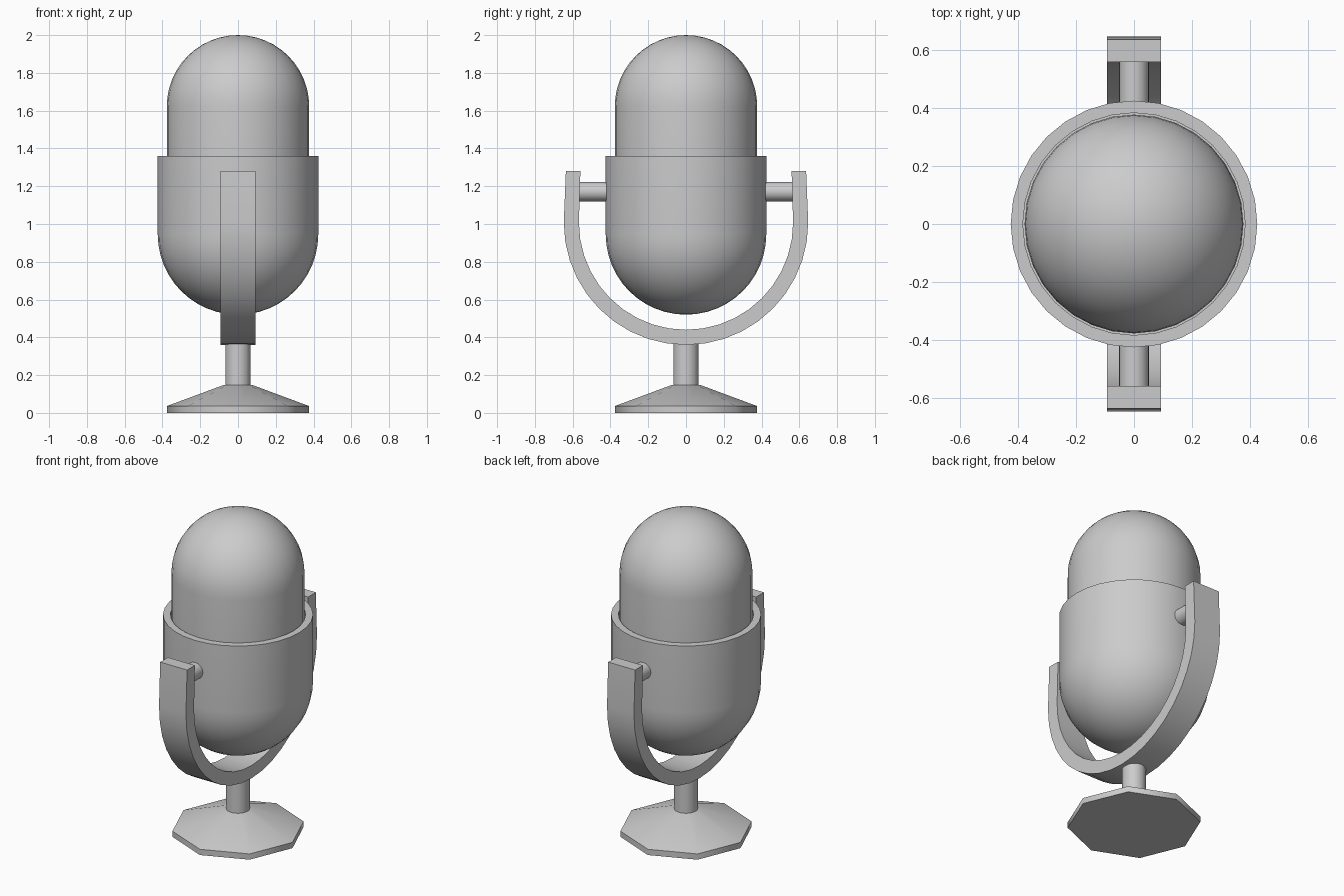
import bpy, bmesh
from math import pi, sin, cos, radians
from mathutils import Matrix, Vector

cube = bpy.data.objects.get("Cube")
if cube:
    bpy.data.objects.remove(cube, do_unlink=True)

grey = bpy.data.materials.new("plain grey")
grey.use_nodes = True
colour = (0.6, 0.6, 0.6, 1)
grey.diffuse_color = colour
grey.node_tree.nodes["Principled BSDF"].inputs["Base Color"].default_value = colour


def finish(name, bm, angle=30):
    """Turn a bmesh into a named, coloured, smooth-shaded object."""
    bmesh.ops.remove_doubles(bm, verts=bm.verts, dist=0.0005)
    bmesh.ops.recalc_face_normals(bm, faces=bm.faces)
    mesh = bpy.data.meshes.new(name)
    bm.to_mesh(mesh)
    bm.free()
    mesh.materials.append(grey)
    obj = bpy.data.objects.new(name, mesh)
    bpy.context.collection.objects.link(obj)
    bpy.ops.object.select_all(action='DESELECT')
    obj.select_set(True)
    bpy.context.view_layer.objects.active = obj
    bpy.ops.object.shade_smooth_by_angle(angle=radians(angle))
    return obj


def lathe(name, profile, sides=32, angle=30):
    """Spin a (radius, height) profile around the z axis."""
    bm = bmesh.new()
    verts = [bm.verts.new((r, 0, z)) for r, z in profile]
    edges = [bm.edges.new(pair) for pair in zip(verts, verts[1:])]
    bmesh.ops.spin(bm, geom=verts + edges, cent=(0, 0, 0), axis=(0, 0, 1),
                   angle=2 * pi, steps=sides)
    return finish(name, bm, angle)


def arc(radius, centre, start, end, steps=12):
    return [(radius * cos(a), centre + radius * sin(a))
            for a in (start + (end - start) * i / steps for i in range(steps + 1))]


# Domed head, standing inside the cup
lathe("head", [(0, 1.3), (0.377, 1.3)] + arc(0.377, 1.623, 0, pi / 2))

# Round-bottomed cup with a flat rim
lathe("cup", arc(0.425, 0.945, -pi / 2, 0)
      + [(0.425, 1.36), (0.383, 1.36), (0.383, 1.31), (0, 1.31)])

# Eight-sided foot and round stem
lathe("foot", [(0, 0), (0.377, 0), (0.377, 0.036), (0.075, 0.148), (0, 0.148)],
      sides=8, angle=50).data.update()
lathe("stem", [(0, 0.12), (0.067, 0.12), (0.067, 0.39), (0, 0.39)])

# U-shaped yoke: a strip in the y-z plane, extruded across x
outer = [(0.636, 1.28)] + arc(0.647, 1.007, 0, -pi, 20) + [(-0.636, 1.28)]
inner = [(0.559, 1.28)] + arc(0.567, 1.007, 0, -pi, 20) + [(-0.559, 1.28)]
bm = bmesh.new()
rows = [[bm.verts.new((-0.093, y, z)) for y, z in line] for line in (outer, inner)]
strip = [bm.faces.new((rows[0][i], rows[0][i + 1], rows[1][i + 1], rows[1][i]))
         for i in range(len(outer) - 1)]
side = bmesh.ops.extrude_face_region(bm, geom=strip, use_keep_orig=True)
bmesh.ops.translate(bm, vec=(0.186, 0, 0),
                    verts=[g for g in side["geom"] if isinstance(g, bmesh.types.BMVert)])
finish("yoke", bm)

# Pivot pins joining the cup to the yoke
for name, sign in (("front_pin", -1), ("back_pin", 1)):
    bm = bmesh.new()
    place = Matrix.Translation(Vector((0, sign * 0.49, 1.171))) @ Matrix.Rotation(pi / 2, 4, 'X')
    bmesh.ops.create_cone(bm, cap_ends=True, segments=24, radius1=0.051,
                          radius2=0.051, depth=0.17, matrix=place)
    finish(name, bm)
